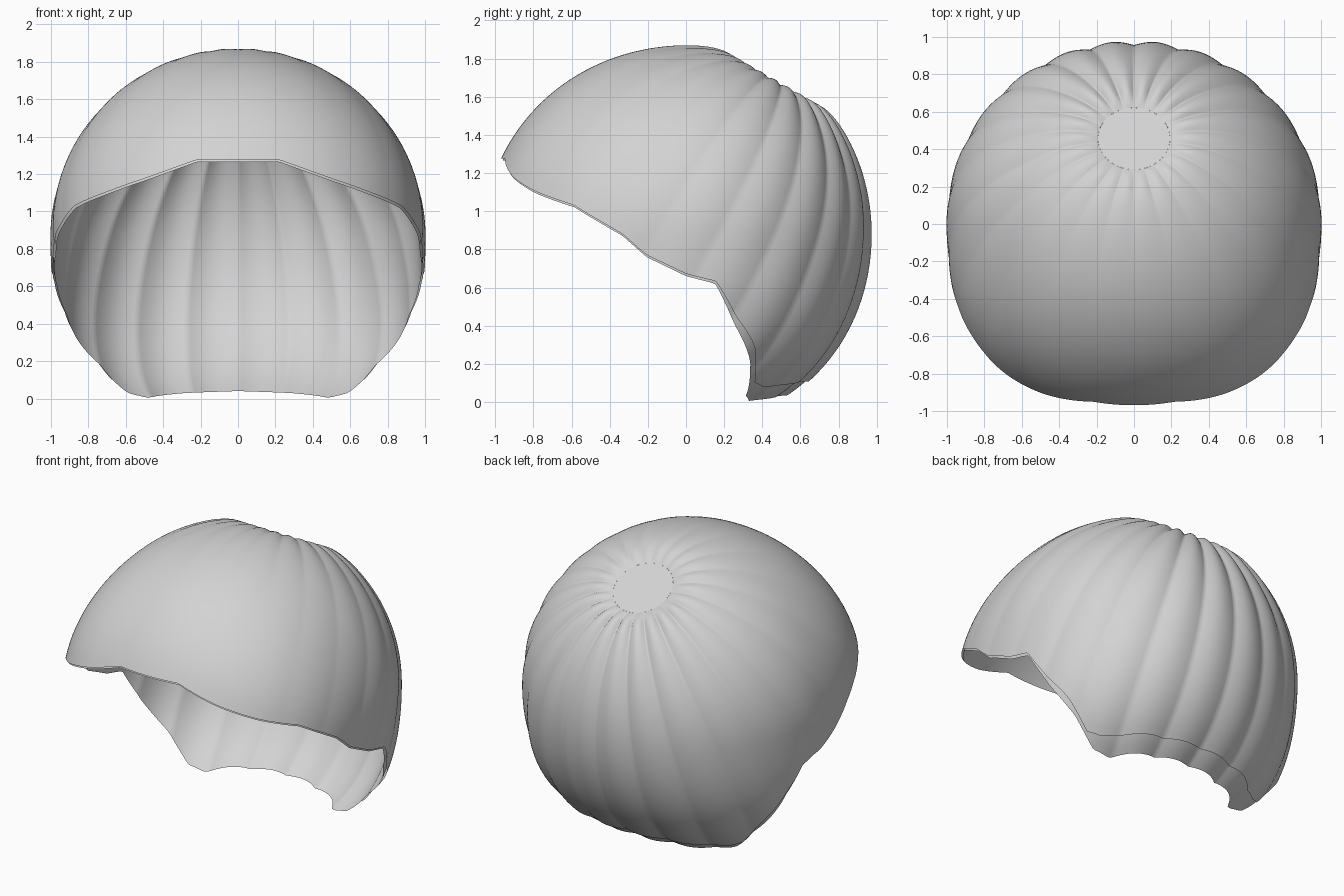
import bpy, bmesh, math
from mathutils import Vector

if "Cube" in bpy.data.objects:
    bpy.data.objects.remove(bpy.data.objects["Cube"])

CENTRE = Vector((0, 0, 0.87))
TILT = math.radians(29.6)          # crown axis leans backwards
AXIS = Vector((0, math.sin(TILT), math.cos(TILT)))
FRONT = Vector((0, -math.cos(TILT), math.sin(TILT)))
SIDE = Vector((1, 0, 0))
CROWN = 0.205                      # angular radius of the flat crown patch
PLEATS, SPOKES, RINGS = 22, 308, 40

# hem height against angle from the front (degrees)
HEM = [(0, 1.265), (13, 1.265), (28, 1.17), (42, 1.09), (56, 1.02), (71, 0.87),
       (78, 0.76), (90, 0.66), (99, 0.62), (106, 0.40), (114, 0.20),
       (118, 0.03), (124, 0.005), (150, 0.03), (180, 0.04)]

grey = bpy.data.materials.new("light grey")
grey.diffuse_color = (0.65, 0.65, 0.65, 1)
grey.use_nodes = True
grey.node_tree.nodes["Principled BSDF"].inputs["Base Color"].default_value = grey.diffuse_color


def hem(p, lift):
    a = math.degrees(math.atan2(abs(p.x), -p.y))
    extra = lift * (0.012 + 0.06 * min(1, max(0, (a - 98) / 14)))
    for (a0, z0), (a1, z1) in zip(HEM, HEM[1:]):
        if a <= a1:
            return z0 + (z1 - z0) * (a - a0) / (a1 - a0) + extra
    return HEM[-1][1] + extra


def surface(phi, theta, inset):
    """Point on the pleated dome."""
    d = (AXIS * math.cos(theta)
         + (FRONT * math.cos(phi) + SIDE * math.sin(phi)) * math.sin(theta))
    r = 1 - inset - 0.15 * math.exp(-(theta / 0.2) ** 2)
    if d.y < 0:                    # fuller, squarer front
        r += 0.06 * d.y ** 2 + 0.22 * d.x ** 2 * d.y ** 2
    else:
        r -= 0.03 * d.y ** 4
    if d.z < 0:                    # fuller lower corners
        r += 0.42 * d.x ** 2 * d.z ** 2
    back = (1 - math.cos(phi)) / 2
    amp = 0.028 * (back ** 1.5 + 0.7 * (1 - back) * math.exp(-(theta - CROWN) / 0.25))
    amp *= min(1, (theta - CROWN) / 0.1) * (1 - 0.35 * min(1, theta / 1.8))
    r += amp * (abs(math.sin(PLEATS * phi / 2)) - 0.6)
    return CENTRE + d * r


def hem_angle(phi, inset, lift):
    """Angle at which a spoke meets the hem."""
    def above(t):
        p = surface(phi, t, inset)
        return p.z > hem(p, lift)
    t = 0.6
    while above(t) and t < 2.9:
        t += 0.02
    lo, hi = t - 0.02, t
    for _ in range(14):
        mid = (lo + hi) / 2
        lo, hi = (mid, hi) if above(mid) else (lo, mid)
    return lo


def finish(bm, name, smooth):
    me = bpy.data.meshes.new(name)
    bm.to_mesh(me)
    bm.free()
    me.materials.append(grey)
    for f in me.polygons:
        f.use_smooth = smooth
    ob = bpy.data.objects.new(name, me)
    bpy.context.collection.objects.link(ob)


def dome(name, inset, lift, inward):
    bm = bmesh.new()
    spokes = []
    for i in range(SPOKES):
        phi = 2 * math.pi * i / SPOKES
        end = hem_angle(phi, inset, lift)
        spokes.append([bm.verts.new(surface(phi, CROWN + (end - CROWN) * (j / RINGS) ** 1.25, inset))
                       for j in range(RINGS + 1)])
    for i in range(SPOKES):
        a, b = spokes[i], spokes[(i + 1) % SPOKES]
        for j in range(RINGS):
            quad = (a[j], a[j + 1], b[j + 1], b[j])
            bm.faces.new(quad[::-1] if inward else quad)
    finish(bm, name, True)


# pleated outer shell and the lining that shows just below its hem
dome("outer_shell", 0.0, 1.0, False)
dome("lining", 0.012, 0.0, True)

# flat crown patch where the pleats meet
bm = bmesh.new()
bm.faces.new([bm.verts.new(surface(2 * math.pi * i / 44, CROWN, 0)) for i in range(44)])
finish(bm, "crown_patch", False)
